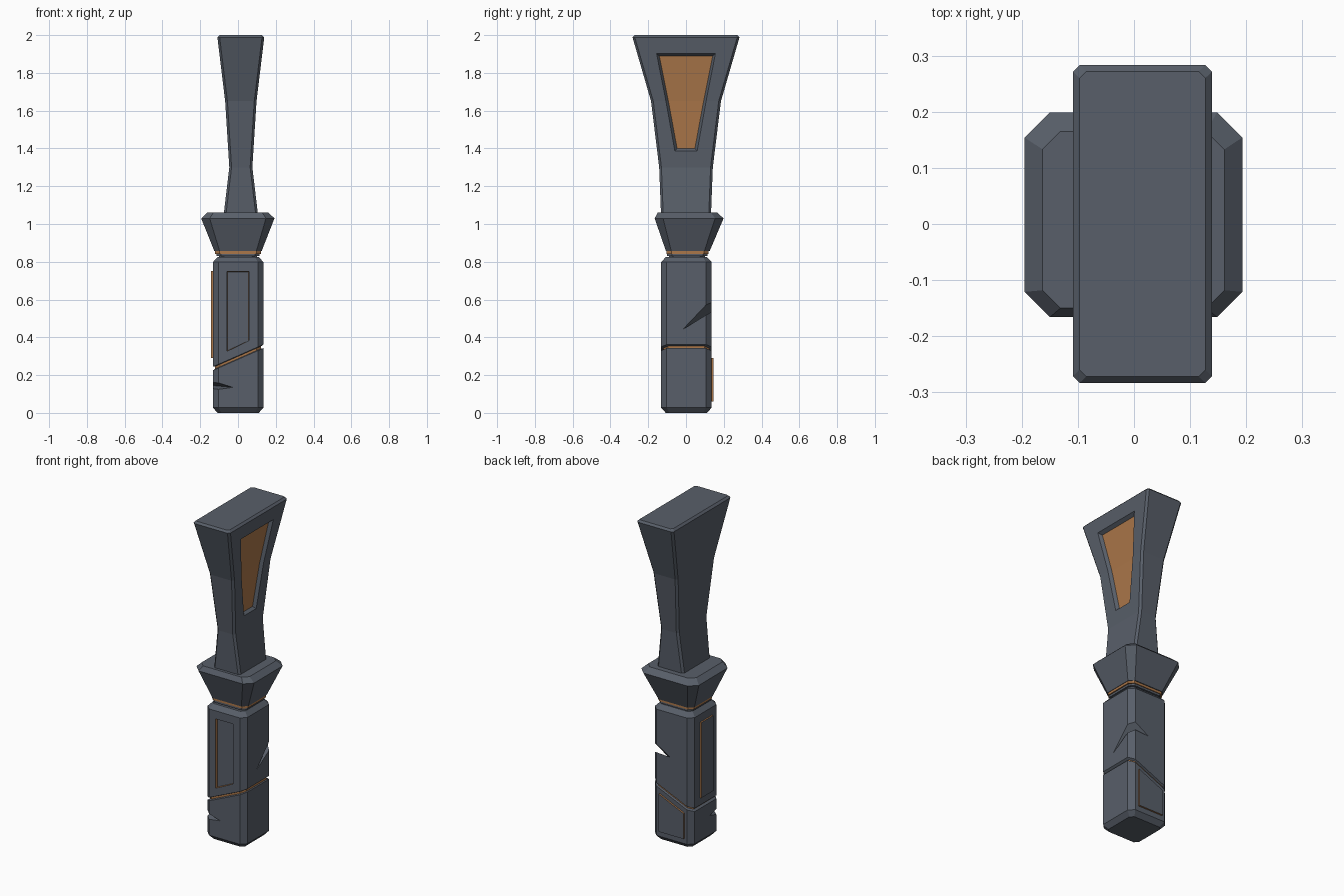
import bpy, bmesh

if "Cube" in bpy.data.objects:
    bpy.data.objects.remove(bpy.data.objects["Cube"])


def material(name, rgb):
    m = bpy.data.materials.new(name)
    m.diffuse_color = (*rgb, 1)
    m.use_nodes = True
    m.node_tree.nodes["Principled BSDF"].inputs["Base Color"].default_value = m.diffuse_color
    return m


MATS = [material("slate grey", (0.098, 0.114, 0.142)), material("burnt orange", (0.41, 0.185, 0.068))]
GREY, ORANGE = 0, 1


def loft(name, rings, mat=lambda i, k: GREY, cap=GREY):
    """Skin matching point rings; mat(i, k) colours side k between rings i and i+1."""
    bm = bmesh.new()
    vs = [[bm.verts.new(p) for p in ring] for ring in rings]
    n = len(rings[0])
    for i in range(len(vs) - 1):
        for k in range(n):
            j = (k + 1) % n
            f = bm.faces.new((vs[i][k], vs[i][j], vs[i + 1][j], vs[i + 1][k]))
            f.material_index = mat(i, k)
    for end in (vs[0], vs[-1]):
        bm.faces.new(end).material_index = cap
    bmesh.ops.recalc_face_normals(bm, faces=bm.faces)
    return finish(name, bm)


def finish(name, bm):
    me = bpy.data.meshes.new(name)
    bm.to_mesh(me)
    bm.free()
    for m in MATS:
        me.materials.append(m)
    ob = bpy.data.objects.new(name, me)
    bpy.context.collection.objects.link(ob)
    return ob


def octagon(x0, x1, y0, y1, c, z, slope=0.0):
    """Rectangle with cut corners, optionally tilted along x."""
    pts = [(x0 + c, y0), (x1 - c, y0), (x1, y0 + c), (x1, y1 - c),
           (x1 - c, y1), (x0 + c, y1), (x0, y1 - c), (x0, y0 + c)]
    return [(x, y, z + slope * x) for x, y in pts]


def wedge(name, p, q, upper, lower):
    """Tetrahedral cutter whose inner edge runs from p to q."""
    bm = bmesh.new()
    v = [bm.verts.new(c) for c in (p, q, upper, lower)]
    for a, b, c in ((0, 1, 2), (0, 1, 3), (0, 2, 3), (1, 2, 3)):
        bm.faces.new((v[a], v[b], v[c]))
    bmesh.ops.recalc_face_normals(bm, faces=bm.faces)
    return finish(name, bm)


def cut(target, cutter):
    mod = target.modifiers.new("cut", 'BOOLEAN')
    mod.operation = 'DIFFERENCE'
    mod.solver = 'EXACT'
    mod.material_mode = 'INDEX'
    mod.object = cutter
    bpy.context.view_layer.objects.active = target
    bpy.ops.object.modifier_apply(modifier=mod.name)
    bpy.data.objects.remove(cutter)


# Handle: chamfered post with a tilted groove whose floor is orange
def post(inset, z, slope=0.0):
    return octagon(-0.133 + inset, 0.135 - inset, -0.132 + inset, 0.136 - inset,
                   0.03 - inset * 0.4, z, slope)


S = 0.44
handle = loft("handle", [post(0.025, 0), post(0, 0.028), post(0, 0.283, S), post(0.012, 0.287, S),
                         post(0.012, 0.299, S), post(0, 0.303, S), post(0, 0.798), post(0.025, 0.825)],
              lambda i, k: ORANGE if i == 3 else GREY)


# Sunken front panel with orange walls
def front_loop(h, y):
    return [(-h, y, 0.385 - h), (h, y, 0.325 + h), (h, y, 0.69 + h), (-h, y, 0.69 + h)]


cut(handle, loft("panel_cutter", [front_loop(0.062, -0.15), front_loop(0.056, -0.116)],
                 lambda i, k: ORANGE))

# Battle notches on two opposite corners
cut(handle, wedge("notch_cutter", (-0.025, -0.134, 0.135), (-0.135, -0.04, 0.145),
                  (-0.17, -0.17, 0.19), (-0.17, -0.17, 0.105)))
cut(handle, wedge("notch_cutter", (0.137, -0.02, 0.44), (0.01, 0.138, 0.53),
                  (0.17, 0.17, 0.66), (0.17, 0.17, 0.56)))

# Raised plates with orange edges on the left and back of the handle
loft("left_plate", [[(x, -0.06, 0.29), (x, 0.055, 0.29), (x, 0.055, 0.75), (x, -0.06, 0.75)]
                    for x in (-0.125, -0.142)], lambda i, k: ORANGE)
loft("back_plate", [[(-0.085, y, 0.06), (0.083, y, 0.06), (0.083, y, 0.29), (-0.085, y, 0.215)]
                    for y in (0.125, 0.146)], lambda i, k: ORANGE)

# Neck and its orange ring
loft("neck", [octagon(-0.1, 0.1, -0.09, 0.1, 0.025, z) for z in (0.81, 0.87)])
loft("neck_lip", [octagon(-0.115, 0.115, -0.1, 0.115, 0.025, z) for z in (0.83, 0.842)])
loft("neck_ring", [octagon(-0.122, 0.122, -0.102, 0.12, 0.025, z) for z in (0.842, 0.856)],
     lambda i, k: ORANGE, ORANGE)

# Flared guard
loft("guard", [octagon(-0.125, 0.125, -0.106, 0.125, 0.028, 0.856),
               octagon(-0.195, 0.193, -0.166, 0.199, 0.045, 1.03),
               octagon(-0.163, 0.161, -0.15, 0.165, 0.032, 1.06)])

# Head: pinched at the waist and widening to the top
SECTIONS = [(1.04, 0.092, 0.132), (1.3, 0.061, 0.142), (1.65, 0.083, 0.185),
            (1.988, 0.124, 0.283), (2.0, 0.112, 0.272)]
head = loft("head", [octagon(0.015 - a, 0.015 + a, -b, b, 0.012, z) for z, a, b in SECTIONS])


# Sunken orange inlay on the right side of the head, following its bend
def inlay_ring(z, half, x, dz):
    return [(x - 0.018, -half, z), (x - 0.018, half, z),
            (x + 0.012, half + 0.022, z + dz), (x + 0.012, -half - 0.022, z + dz)]


cut(head, loft("inlay_cutter", [inlay_ring(1.4, 0.047, 0.083, -0.025),
                                inlay_ring(1.65, 0.093, 0.098, 0),
                                inlay_ring(1.89, 0.141, 0.126, 0.02)],
               lambda i, k: ORANGE if k == 0 else GREY))
